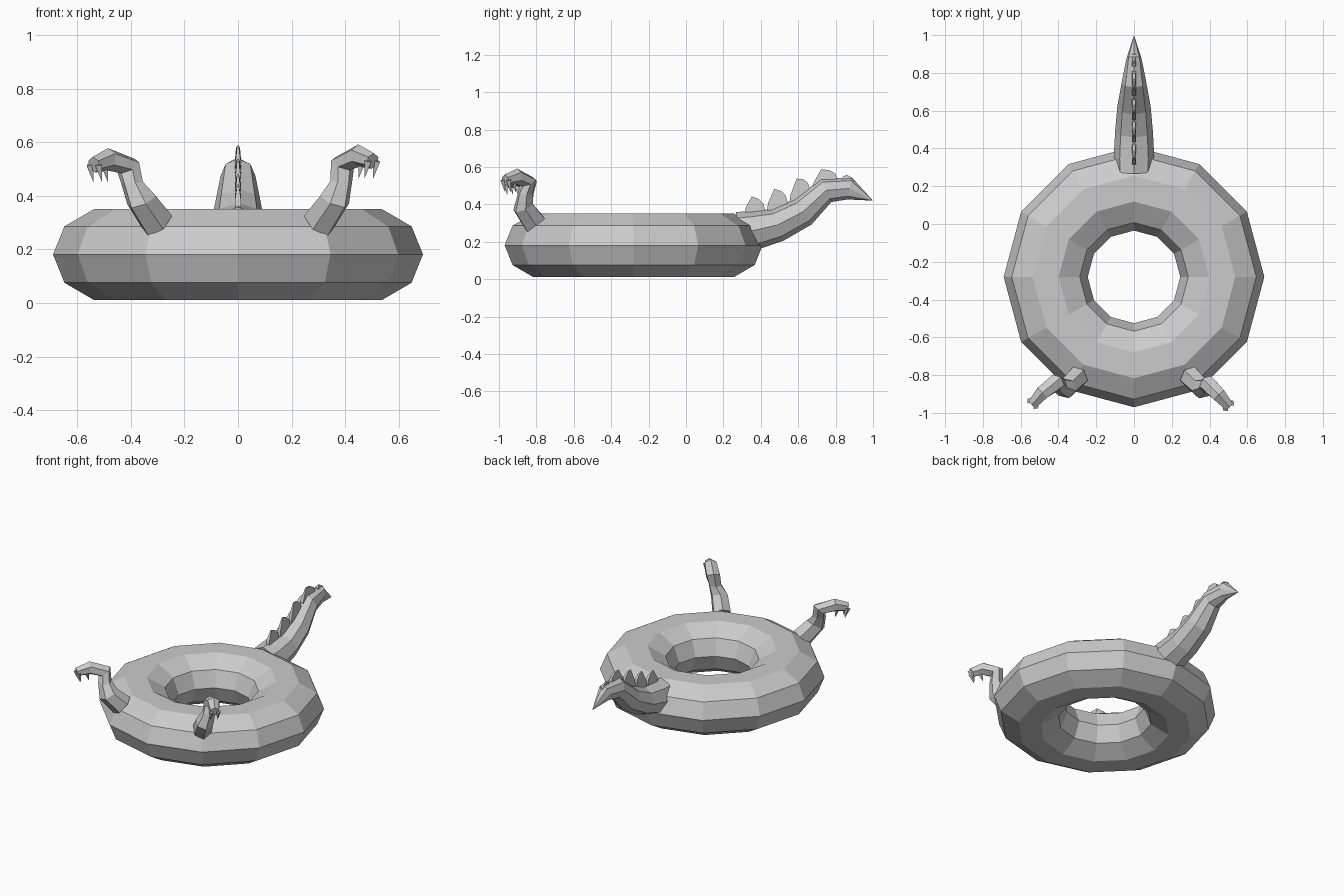
import bpy, bmesh, math
from mathutils import Vector

if "Cube" in bpy.data.objects:
    bpy.data.objects.remove(bpy.data.objects["Cube"], do_unlink=True)

grey = bpy.data.materials.new("plain_grey")
grey.use_nodes = True
COLOUR = (0.6, 0.6, 0.6, 1)
grey.diffuse_color = COLOUR
grey.node_tree.nodes["Principled BSDF"].inputs["Base Color"].default_value = COLOUR


def finish(name, bm):
    bmesh.ops.remove_doubles(bm, verts=bm.verts, dist=0.0005)
    bmesh.ops.recalc_face_normals(bm, faces=bm.faces)
    mesh = bpy.data.meshes.new(name)
    bm.to_mesh(mesh)
    bm.free()
    mesh.materials.append(grey)
    obj = bpy.data.objects.new(name, mesh)
    bpy.context.collection.objects.link(obj)
    return obj


def bridge(bm, a, b):
    n = len(a)
    for i in range(n):
        j = (i + 1) % n
        bm.faces.new((a[i], a[j], b[j], b[i]))


def tube(bm, path, sizes, side, sides):
    """Faceted limb: rings of (half width, half height) square to the path."""
    pts = [Vector(p) for p in path]
    side = Vector(side).normalized()
    rings = []
    for i, p in enumerate(pts):
        ahead = (pts[min(i + 1, len(pts) - 1)] - p).normalized()
        behind = (p - pts[max(i - 1, 0)]).normalized()
        up = side.cross(ahead + behind).normalized()
        w, h = sizes[i]
        ring = []
        for k in range(sides):
            a = math.tau * k / sides
            ring.append(bm.verts.new(p + side * w * math.sin(a) + up * h * math.cos(a)))
        rings.append(ring)
    for a, b in zip(rings, rings[1:]):
        bridge(bm, a, b)
    bm.faces.new(rings[0])
    bm.faces.new(rings[-1])


# Swim ring: ten-sided section swept in twelve steps, with a narrow outer seam
CENTRE_Y, MAJOR, MINOR, HALF_Z = -0.28, 0.4675, 0.2225, 0.187
section = [(MAJOR + MINOR * math.cos(math.tau * k / 10),
            HALF_Z * (1 + 0.955 * math.sin(math.tau * k / 10))) for k in range(10)]
section = [(r, z - 0.006) for r, z in section]
section.append((0.685, 0.170))
bm = bmesh.new()
loops = []
for s in range(12):
    a = math.tau * s / 12
    loops.append([bm.verts.new((r * math.sin(a), CENTRE_Y + r * math.cos(a), z))
                  for r, z in section])
for s in range(12):
    bridge(bm, loops[s], loops[(s + 1) % 12])
finish("swim_ring", bm)

# Tail: tapering and bent upwards
tail = [(0.28, 0.25), (0.36, 0.26), (0.49, 0.29), (0.625, 0.36),
        (0.75, 0.475), (0.875, 0.485), (1.0, 0.42)]
sizes = [(0.105, 0.11), (0.107, 0.105), (0.1, 0.09), (0.088, 0.082),
         (0.065, 0.068), (0.04, 0.06), (0.0002, 0.0002)]
bm = bmesh.new()
tube(bm, [(0, y, z) for y, z in tail], sizes, (1, 0, 0), 8)
finish("tail", bm)

# Spines: thin fins along the top of the tail
spines = [(0.31, 0.36, 0.43, 0.38, 0.075), (0.43, 0.38, 0.55, 0.42, 0.088),
          (0.55, 0.42, 0.67, 0.485, 0.095), (0.67, 0.485, 0.82, 0.54, 0.083),
          (0.83, 0.54, 0.91, 0.52, 0.025)]
for n, (y0, z0, y1, z1, h) in enumerate(spines):
    bm = bmesh.new()
    faces = []
    for sign in (-1, 1):
        loop = []
        for t, rise, half in ((0, -0.03, 0.012), (0.08, 0.3 * h, 0.011),
                              (0.35, h, 0.003), (0.65, 0.75 * h, 0.006),
                              (0.85, 0.4 * h, 0.009), (1, -0.03, 0.012)):
            loop.append(bm.verts.new((sign * half, y0 + t * (y1 - y0),
                                      z0 + t * (z1 - z0) + rise)))
        bm.faces.new(loop)
        faces.append(loop)
    bridge(bm, *faces)
    finish(f"tail_spine_{n + 1}", bm)

# Arms: bent upwards from the ring, with a drooping hand and small claws
arm = [(0.30, -0.81, 0.30), (0.36, -0.87, 0.385), (0.385, -0.86, 0.455),
       (0.39, -0.845, 0.52), (0.45, -0.905, 0.55), (0.502, -0.965, 0.53)]
arm_sizes = [(0.06, 0.07), (0.055, 0.062), (0.042, 0.042),
             (0.047, 0.045), (0.042, 0.042), (0.03, 0.03)]
claws = [(0.500, -0.962, 0.022), (0.500, -0.962, -0.022), (0.462, -0.92, 0.0)]
for name, sign, lean in (("left", 1, Vector((0, 0, 0))),
                         ("right", -1, Vector((0.035, 0.012, -0.014)))):
    side = Vector((sign * 0.73, 0.68, 0))

    def place(p):
        return Vector((sign * p.x, p.y, p.z))

    path = [place(Vector(p) + lean * (0, 0, 0.3, 0.6, 1, 1)[i]) for i, p in enumerate(arm)]
    bm = bmesh.new()
    tube(bm, path, arm_sizes, side, 6)
    finish(name + "_arm", bm)
    bm = bmesh.new()
    for x, y, shift in claws:
        root = place(Vector((x, y, 0.53)) + lean) + side * shift
        tip = root + Vector((-0.012 * sign, 0.01, -0.065))
        tube(bm, [root, tip], [(0.016, 0.02), (0.0002, 0.0002)], side, 4)
    finish(name + "_claws", bm)
